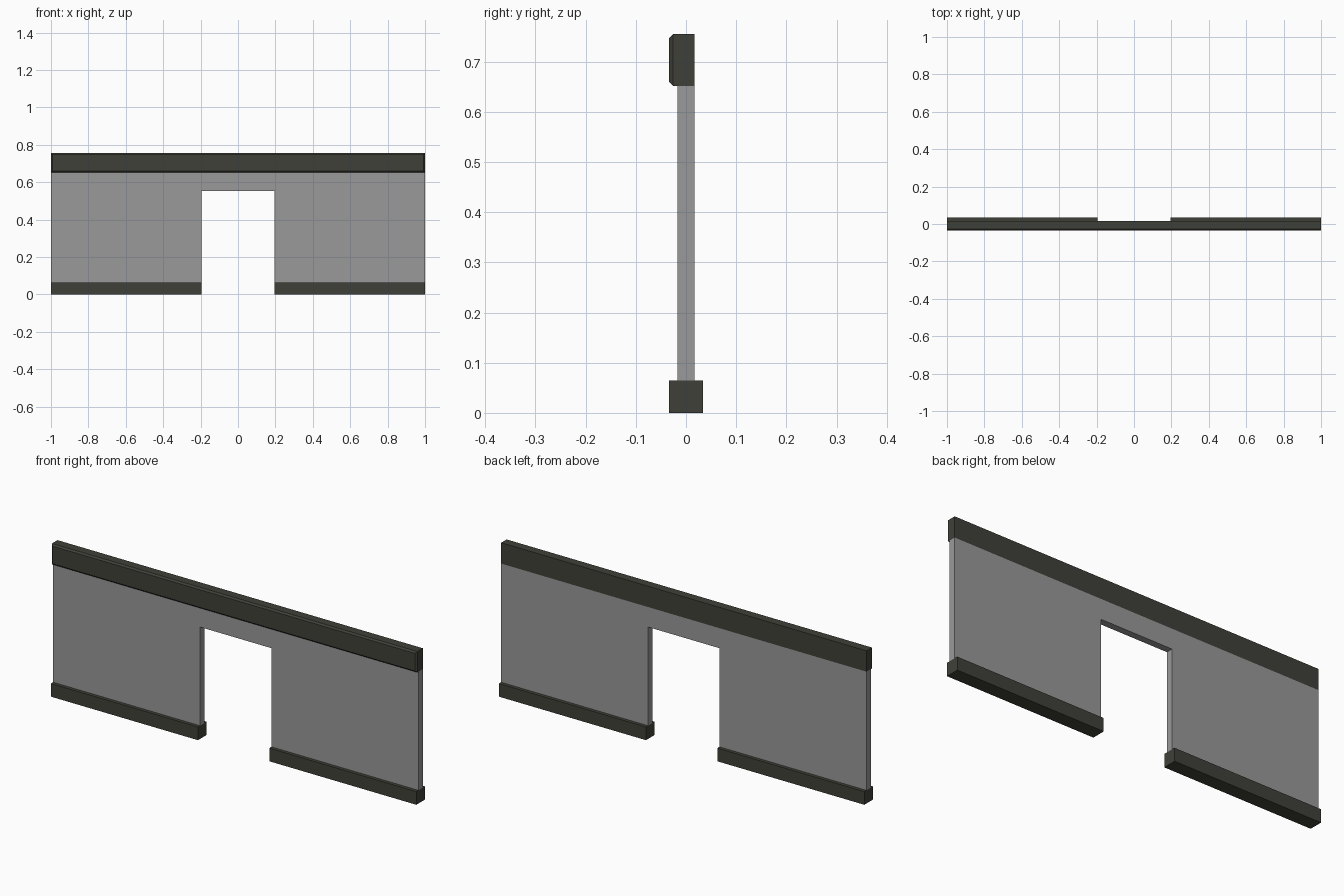
import bpy
import bmesh

if "Cube" in bpy.data.objects:
    bpy.data.objects.remove(bpy.data.objects["Cube"], do_unlink=True)

HALF, DOOR = 1.0, 0.195          # half length, half doorway width
WALL, TRIM = 0.017, 0.034        # half thicknesses
BASE_TOP, DOOR_TOP, WALL_TOP, TOP = 0.065, 0.553, 0.652, 0.755
CHAMFER = 0.008


def material(name, color):
    mat = bpy.data.materials.new(name)
    mat.use_nodes = True
    mat.diffuse_color = (*color, 1)
    mat.node_tree.nodes["Principled BSDF"].inputs["Base Color"].default_value = (*color, 1)
    return mat


def finish(name, bm, mat):
    bmesh.ops.recalc_face_normals(bm, faces=bm.faces)
    mesh = bpy.data.meshes.new(name)
    bm.to_mesh(mesh)
    bm.free()
    mesh.materials.append(mat)
    obj = bpy.data.objects.new(name, mesh)
    bpy.context.collection.objects.link(obj)
    return obj


def box(name, low, high, mat, front_chamfer=0):
    bm = bmesh.new()
    bmesh.ops.create_cube(bm, size=1)
    for v in bm.verts:
        v.co = [(a + b) / 2 + c * (b - a) for a, b, c in zip(low, high, v.co)]
    if front_chamfer:
        edges = [e for e in bm.edges if all(v.co.y < low[1] + 0.001 for v in e.verts)]
        bmesh.ops.bevel(bm, geom=edges, offset=front_chamfer, segments=1, affect='EDGES')
    return finish(name, bm, mat)


grey = material("wall grey", (0.32, 0.32, 0.32))
dark = material("dark trim", (0.051, 0.051, 0.041))

# Wall panel with a doorway, extruded from its outline
right_half = [(DOOR, DOOR_TOP), (DOOR, BASE_TOP), (HALF, BASE_TOP), (HALF, WALL_TOP)]
outline = right_half + [(-x, z) for x, z in reversed(right_half)]
bm = bmesh.new()
face = bm.faces.new([bm.verts.new((x, -WALL, z)) for x, z in outline])
extruded = bmesh.ops.extrude_face_region(bm, geom=[face])["geom"]
bmesh.ops.translate(bm, vec=(0, 2 * WALL, 0),
                    verts=[g for g in extruded if isinstance(g, bmesh.types.BMVert)])
finish("wall_panel", bm, grey)

# Skirting on each side of the doorway
box("skirting_left", (DOOR, -TRIM, 0), (HALF, TRIM, BASE_TOP), dark)
box("skirting_right", (-HALF, -TRIM, 0), (-DOOR, TRIM, BASE_TOP), dark)

# Top beam, chamfered at the front and flush at the back
box("top_beam", (-HALF, -TRIM, WALL_TOP), (HALF, WALL, TOP), dark, CHAMFER)
